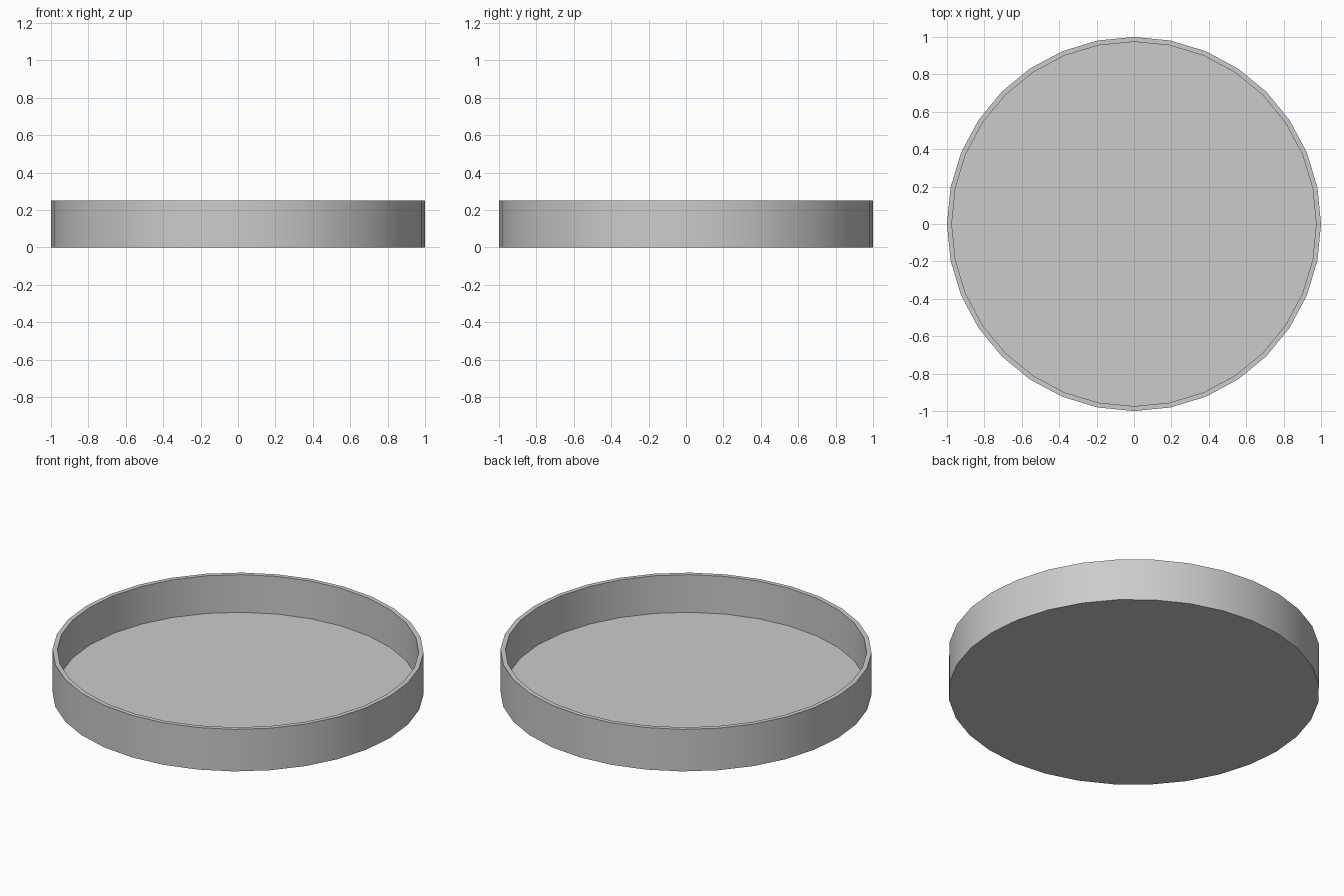
import bpy, bmesh, math

if "Cube" in bpy.data.objects:
    bpy.data.objects.remove(bpy.data.objects["Cube"])

SIDES = 32
OUTER, INNER = 1.0, 0.974
HEIGHT, FLOOR = 0.25, 0.026

bm = bmesh.new()


def ring(radius, z):
    step = 2 * math.pi / SIDES
    return [bm.verts.new((radius * math.cos(i * step), radius * math.sin(i * step), z))
            for i in range(SIDES)]


# Profile: outer base, outer rim, inner rim, inner floor edge
rings = [ring(OUTER, 0), ring(OUTER, HEIGHT), ring(INNER, HEIGHT), ring(INNER, FLOOR)]
for a, b in zip(rings, rings[1:]):
    for i in range(SIDES):
        j = (i + 1) % SIDES
        bm.faces.new((a[i], a[j], b[j], b[i]))

# Underside and inner floor
bm.faces.new(rings[0][::-1])
bm.faces.new(rings[-1])
bmesh.ops.recalc_face_normals(bm, faces=bm.faces)

mesh = bpy.data.meshes.new("round_tray")
bm.to_mesh(mesh)
bm.free()
tray = bpy.data.objects.new("round_tray", mesh)
bpy.context.collection.objects.link(tray)

# Smooth walls with crisp rim and base edges
bpy.context.view_layer.objects.active = tray
tray.select_set(True)
bpy.ops.object.shade_smooth_by_angle(angle=math.radians(30))
